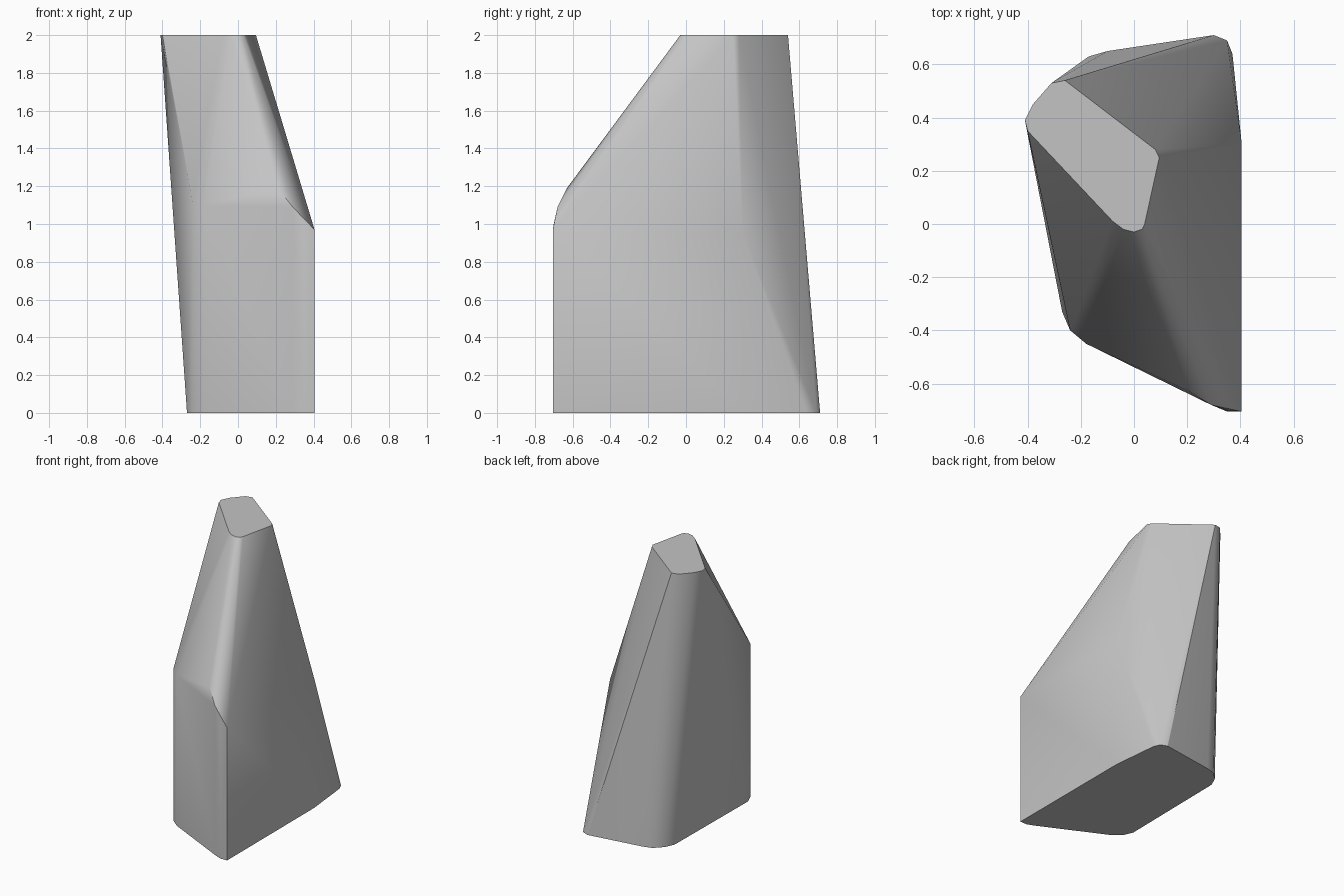
import bpy
import bmesh
import math

default = bpy.data.objects.get("Cube")
if default:
    bpy.data.objects.remove(default, do_unlink=True)

# Outline of the flat cut at the tip
tip = [(-.4, .35), (-.41, .39), (-.38, .45), (-.31, .53), (-.26, .54), (.08, .28),
       (.095, .25), (.04, 0), (.03, -.02), (0, -.03), (-.04, -.02), (-.08, .01)]

# Outline of the flat underside
base = [(.405, -.705), (.35, -.705), (.29, -.68), (-.18, -.45), (-.24, -.4),
        (-.27, -.33), (-.26, .5), (-.23, .57), (-.17, .63), (-.1, .65),
        (.3, .71), (.35, .69), (.37, .64), (.405, .3)]

# Shoulder corners where the upright sides turn into the slopes
shoulder = [(.405, -.705, .97), (.35, -.7, 1), (.29, -.68, 1.09), (.21, -.63, 1.19),
            (-.18, -.45, 1.1), (-.24, -.4, 1.12), (.405, .3, .95)]

points = [(x, y, 2) for x, y in tip] + [(x, y, 0) for x, y in base] + shoulder

# Wrap the corners in one solid stone
bm = bmesh.new()
for point in points:
    bm.verts.new(point)
hull = bmesh.ops.convex_hull(bm, input=bm.verts[:])
unused = {v for v in hull["geom_interior"] + hull["geom_unused"]
          if isinstance(v, bmesh.types.BMVert)}
bmesh.ops.delete(bm, geom=list(unused), context="VERTS")
bmesh.ops.dissolve_limit(bm, angle_limit=math.radians(1), verts=bm.verts[:], edges=bm.edges[:])
bmesh.ops.recalc_face_normals(bm, faces=bm.faces[:])

mesh = bpy.data.meshes.new("rock")
bm.to_mesh(mesh)
bm.free()
rock = bpy.data.objects.new("rock", mesh)
bpy.context.collection.objects.link(rock)

# Plain stone colour
stone = bpy.data.materials.new("stone grey")
stone.use_nodes = True
colour = (.55, .55, .55, 1)
stone.diffuse_color = colour
for node in stone.node_tree.nodes:
    if node.type == "BSDF_PRINCIPLED":
        node.inputs["Base Color"].default_value = colour
mesh.materials.append(stone)

# Soft corners with crisp main edges
bpy.ops.object.select_all(action="DESELECT")
rock.select_set(True)
bpy.context.view_layer.objects.active = rock
bpy.ops.object.shade_smooth_by_angle(angle=math.radians(30))
